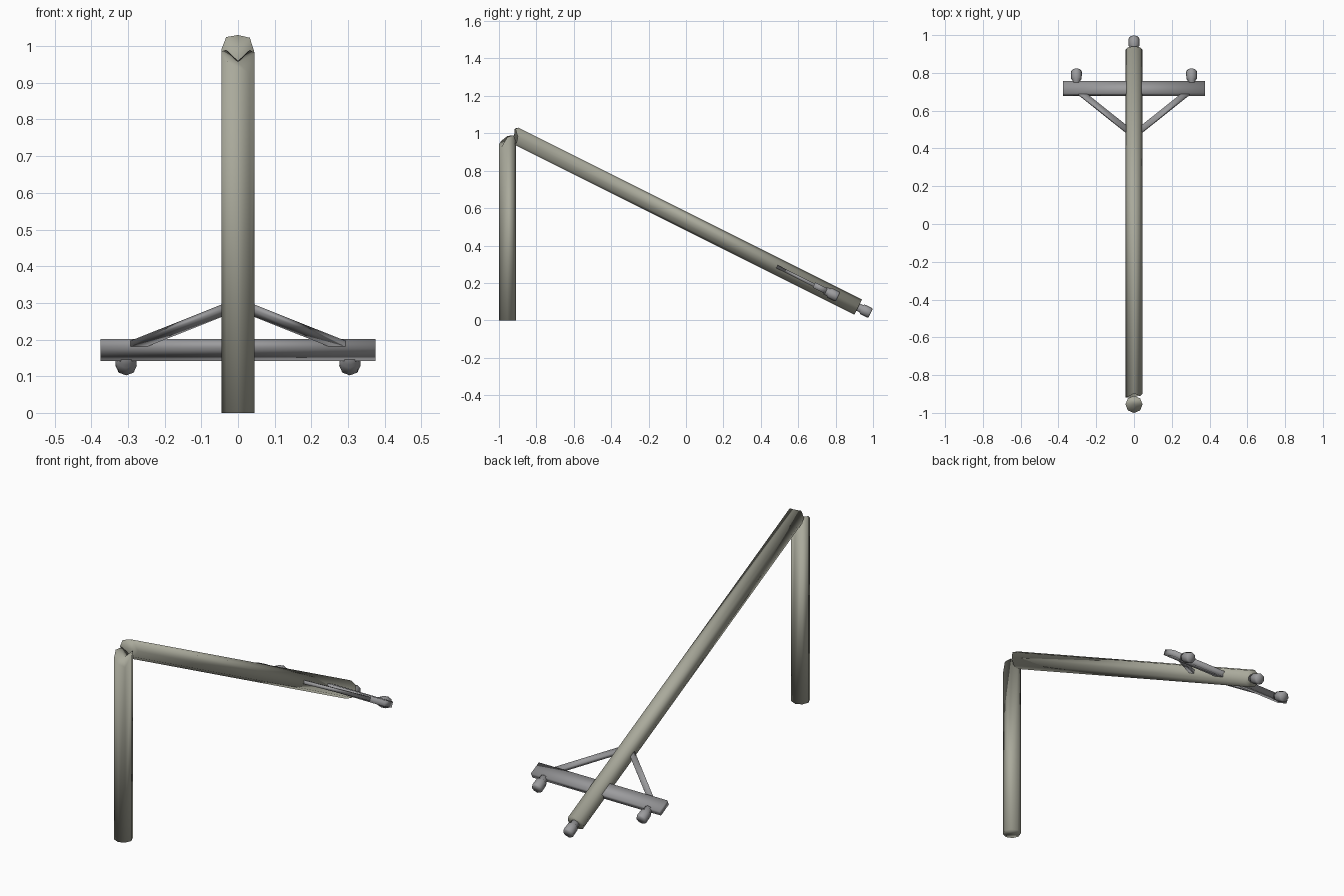
import bpy, bmesh, math
from mathutils import Matrix, Vector

if "Cube" in bpy.data.objects:
    bpy.data.objects.remove(bpy.data.objects["Cube"])

# Weathered wood for the pole, dark grey for the fittings
wood = bpy.data.materials.new("weathered_wood")
wood.diffuse_color = (0.40, 0.40, 0.33, 1)
wood.use_nodes = True
wood.node_tree.nodes["Principled BSDF"].inputs["Base Color"].default_value = wood.diffuse_color
metal = bpy.data.materials.new("dark_grey")
metal.diffuse_color = (0.33, 0.33, 0.34, 1)
metal.use_nodes = True
metal.node_tree.nodes["Principled BSDF"].inputs["Base Color"].default_value = metal.diffuse_color

# Frame of the fallen pole: local x across, y along the pole, z out of its top
d = Vector((0, 1.83, -0.915)).normalized()
n = Vector((1, 0, 0)).cross(d)
FALLEN = Matrix(((1, 0, 0, 0), (0, d.y, n.y, -0.91), (0, d.z, n.z, 0.986), (0, 0, 0, 1)))
# Turns a z-up lathe so that it points along local y
ALONG = Matrix.Rotation(-math.pi / 2, 4, 'X')


def finish(bm, name, matrix, mat):
    """Smooth-shaded object from a bmesh."""
    bmesh.ops.recalc_face_normals(bm, faces=bm.faces)
    for f in bm.faces:
        f.smooth = True
    me = bpy.data.meshes.new(name)
    bm.to_mesh(me)
    bm.free()
    me.materials.append(mat)
    ob = bpy.data.objects.new(name, me)
    bpy.context.collection.objects.link(ob)
    ob.matrix_world = matrix
    return ob


def lathe(name, rings, matrix, mat, ragged=None, hollow=0.0, sides=8):
    """Octagonal stack of (radius, z) rings; ragged offsets the last ring."""
    bm = bmesh.new()
    loops = []
    for k, (r, z) in enumerate(rings):
        off = ragged if ragged and k == len(rings) - 1 else [0] * sides
        loops.append([bm.verts.new((r * math.cos(i * math.tau / sides),
                                    r * math.sin(i * math.tau / sides), z + off[i]))
                      for i in range(sides)])
    for a, b in zip(loops, loops[1:]):
        for i in range(sides):
            j = (i + 1) % sides
            bm.faces.new((a[i], a[j], b[j], b[i]))
    bm.faces.new(loops[0])
    if ragged:  # splintered end, sunk in the middle
        c = bm.verts.new((0, 0, rings[-1][1] - hollow))
        for i in range(sides):
            bm.faces.new((loops[-1][i], loops[-1][(i + 1) % sides], c))
    else:
        bm.faces.new(loops[-1])
    return finish(bm, name, matrix, mat)


def prism(name, outline, thick):
    """Flat bar from an outline in the fallen pole's x/y plane."""
    bm = bmesh.new()
    lo, hi = ([bm.verts.new((x, y, z)) for x, y in outline] for z in (-thick / 2, thick / 2))
    bm.faces.new(lo)
    bm.faces.new(hi)
    for i in range(len(lo)):
        j = (i + 1) % len(lo)
        bm.faces.new((lo[i], lo[j], hi[j], hi[i]))
    return finish(bm, name, FALLEN, metal)


# Standing stump, snapped at the top (offsets run counter-clockwise from the right)
lathe("standing_stump", [(0.0455, 0), (0.0455, 0.955)], Matrix.Translation((0, -0.955, 0)), wood,
      [0.025, 0.035, 0.005, 0.035, 0.03, 0.005, -0.015, -0.03])

# Fallen pole, built from its tip back to the splintered end
tip = FALLEN @ Matrix.Translation((0, 2.047, 0)) @ Matrix.Rotation(math.pi / 2, 4, 'X')
lathe("fallen_pole", [(0.0455, 0), (0.0455, 2.047)], tip, wood,
      [-0.012, 0.018, 0.008, 0.022, 0.01, -0.005, -0.013, -0.02], hollow=0.03)

# Crossarm through the pole
S = 1.82
prism("crossarm", [(-0.375, S - 0.037), (0.375, S - 0.037), (0.375, S + 0.037), (-0.375, S + 0.037)], 0.03)

# Diagonal braces
for side, label in ((1, "right"), (-1, "left")):
    prism("brace_" + label, [(side * x, y) for x, y in
          ((0.02, 1.54), (0.295, 1.785), (0.25, 1.785), (0.02, 1.58))], 0.018)

# Insulators on the crossarm and on the pole tip
CAP = [(0.021, -0.012), (0.021, 0.010), (0.028, 0.016), (0.029, 0.058), (0.025, 0.066)]
for name, x, y in (("insulator_right", 0.305, S + 0.04), ("insulator_left", -0.305, S + 0.04),
                   ("insulator_tip", 0, 2.055)):
    lathe(name, CAP, FALLEN @ Matrix.Translation((x, y, 0)) @ ALONG, metal)
